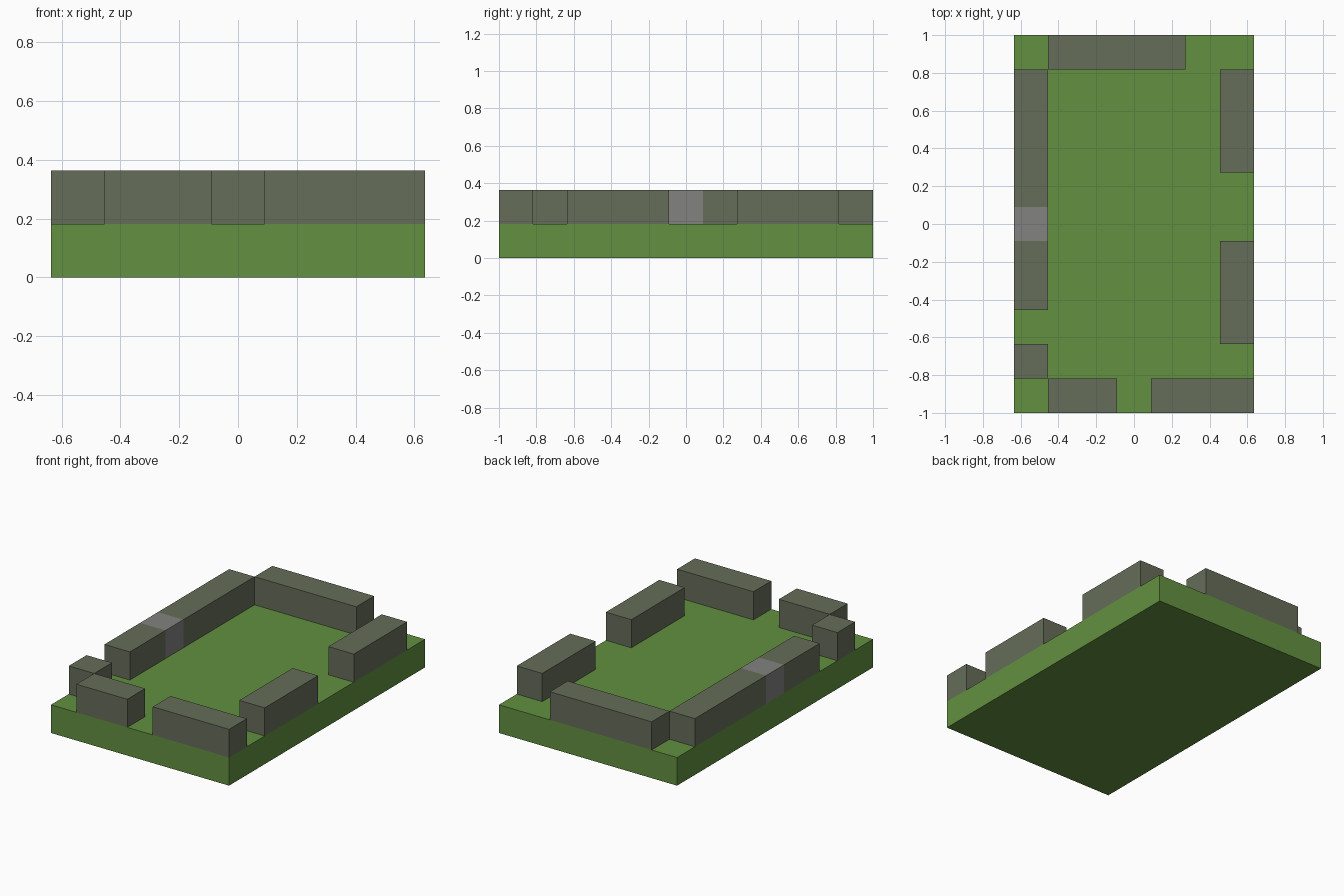
import bpy
import bmesh
from mathutils import Vector

default_cube = bpy.data.objects.get("Cube")
if default_cube:
    bpy.data.objects.remove(default_cube, do_unlink=True)

# The layout is a 7 x 11 grid of square cells, two cells tall
COLUMNS, ROWS = 7, 11
CELL = 2 / ROWS


def make_material(name, color):
    mat = bpy.data.materials.new(name)
    mat.use_nodes = True
    mat.diffuse_color = (*color, 1)
    bsdf = next(n for n in mat.node_tree.nodes if n.type == 'BSDF_PRINCIPLED')
    bsdf.inputs["Base Color"].default_value = (*color, 1)
    bsdf.inputs["Roughness"].default_value = 0.9
    return mat


grass = make_material("grass green", (0.122, 0.279, 0.052))
stone = make_material("mossy stone", (0.133, 0.153, 0.100))
pale_stone = make_material("pale stone", (0.223, 0.223, 0.216))


def grid_point(column, row, level):
    return Vector((column - COLUMNS / 2, row - ROWS / 2, level)) * CELL


def block(name, columns, rows, level, materials, accent_row=None):
    """Box spanning grid lines; an accent row is cut in and recoloured."""
    low = grid_point(columns[0], rows[0], level)
    high = grid_point(columns[1], rows[1], level + 1)
    bm = bmesh.new()
    bmesh.ops.create_cube(bm, size=1)
    bmesh.ops.scale(bm, vec=high - low, verts=bm.verts)
    bmesh.ops.translate(bm, vec=(low + high) / 2, verts=bm.verts)
    if accent_row is not None:
        for row in (accent_row, accent_row + 1):
            bmesh.ops.bisect_plane(bm, geom=bm.verts[:] + bm.edges[:] + bm.faces[:],
                                   plane_co=grid_point(0, row, 0), plane_no=(0, 1, 0))
        middle = grid_point(0, accent_row + 0.5, 0).y
        for face in bm.faces:
            if abs(face.calc_center_median().y - middle) < CELL / 4:
                face.material_index = 1
    mesh = bpy.data.meshes.new(name)
    bm.to_mesh(mesh)
    bm.free()
    for mat in materials:
        mesh.materials.append(mat)
    obj = bpy.data.objects.new(name, mesh)
    bpy.context.collection.objects.link(obj)
    return obj


# Grass slab
block("grass_base", (0, COLUMNS), (0, ROWS), 0, [grass])

# Ruined perimeter walls with gaps
walls = {
    "back_wall": ((1, 5), (10, 11)),
    "front_right_wall": ((1, 3), (0, 1)),
    "front_left_wall": ((4, 7), (0, 1)),
    "left_back_wall": ((6, 7), (7, 10)),
    "left_front_wall": ((6, 7), (2, 5)),
    "right_corner_block": ((0, 1), (1, 2)),
}
for name, (columns, rows) in walls.items():
    block(name, columns, rows, 1, [stone])

# Long wall with one pale stone
block("right_long_wall", (0, 1), (3, 10), 1, [stone, pale_stone], accent_row=5)
